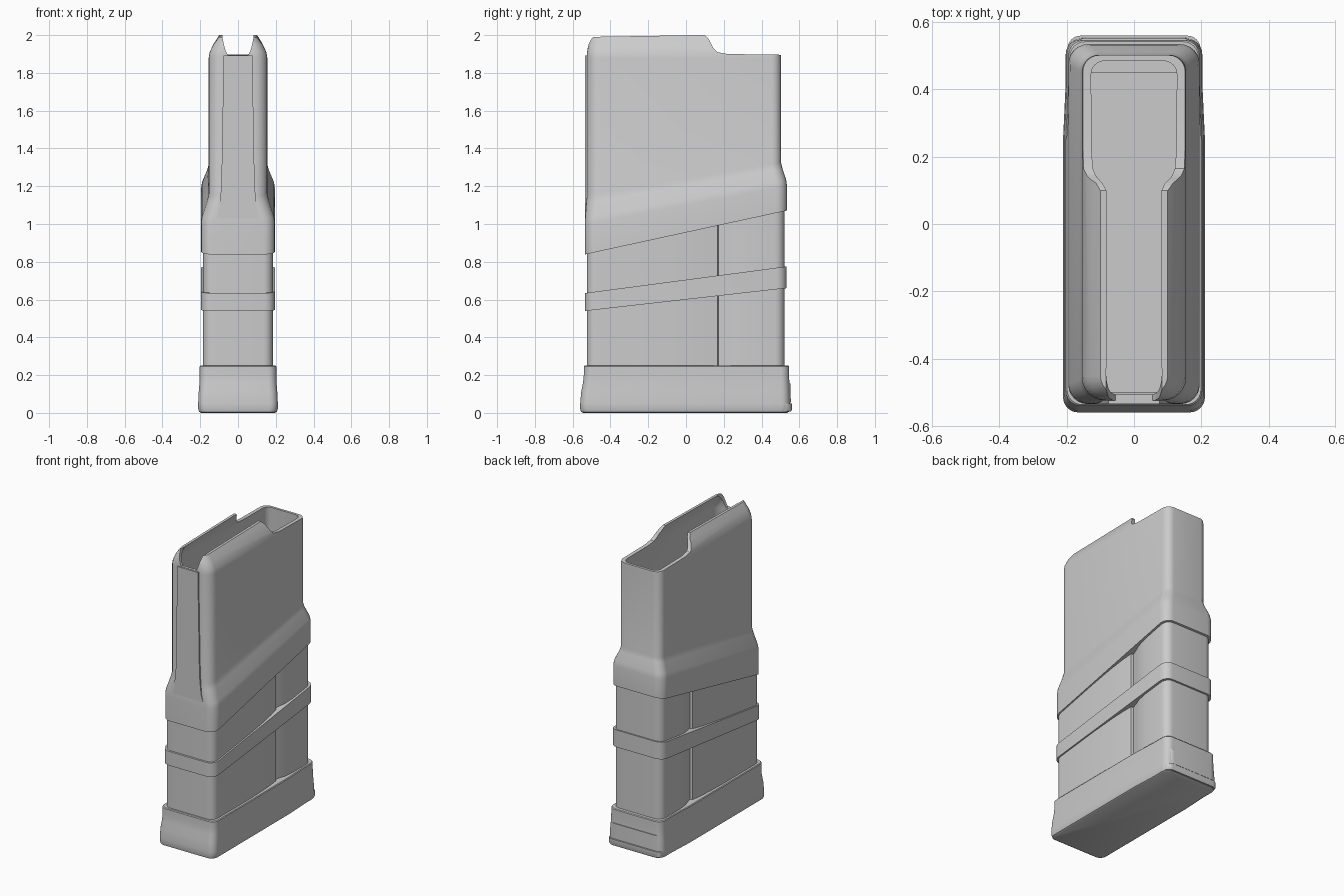
import bpy, bmesh, math

if "Cube" in bpy.data.objects:
    bpy.data.objects.remove(bpy.data.objects["Cube"])


def outline(hx, yf, yb, rf, rb, side=()):
    """Rounded rectangle; side = (y, dx) breaks along each long side."""
    n = 6
    dxr = side[-1][1] if side else 0
    half = []
    for i in range(n + 1):
        a = math.radians(-90 + 90 * i / n)
        half.append((hx - rf + rf * math.cos(a), yf + rf + rf * math.sin(a)))
    half += [(hx + dx, y) for y, dx in side]
    for i in range(n + 1):
        a = math.radians(90 * i / n)
        half.append((hx + dxr - rb + rb * math.cos(a), yb - rb + rb * math.sin(a)))
    return half + [(-x, y) for x, y in reversed(half)]


def loft(name, rings, side=(), loop=False, caps=False):
    """Skin rings (hx, y_front, y_back, r_front, r_back, z_front, z_back)."""
    bm = bmesh.new()
    loops = []
    for hx, yf, yb, rf, rb, zf, zb in rings:
        pts = outline(hx, yf, yb, rf, rb, side)
        loops.append([bm.verts.new((x, y, zf + (zb - zf) * (y + .53) / 1.06))
                      for x, y in pts])
    pairs = list(zip(loops, loops[1:]))
    if loop:
        pairs.append((loops[-1], loops[0]))
    for a, b in pairs:
        for i in range(len(a)):
            j = (i + 1) % len(a)
            bm.faces.new((a[i], a[j], b[j], b[i]))
    if caps:
        bm.faces.new(loops[0])
        bm.faces.new(loops[-1])
    return finish(name, bm)


def prism(name, pts, axis, lo, hi):
    """Extrude a 2D profile along x (points y, z) or y (points x, z)."""
    bm = bmesh.new()
    place = (lambda p, t: (t, *p)) if axis == 'x' else (lambda p, t: (p[0], t, p[1]))
    a = [bm.verts.new(place(p, lo)) for p in pts]
    b = [bm.verts.new(place(p, hi)) for p in pts]
    bm.faces.new(a)
    bm.faces.new(b)
    for i in range(len(a)):
        j = (i + 1) % len(a)
        bm.faces.new((a[i], a[j], b[j], b[i]))
    return finish(name, bm)


def finish(name, bm):
    bmesh.ops.recalc_face_normals(bm, faces=bm.faces)
    me = bpy.data.meshes.new(name)
    bm.to_mesh(me)
    bm.free()
    ob = bpy.data.objects.new(name, me)
    bpy.context.collection.objects.link(ob)
    return ob


def activate(ob):
    bpy.ops.object.select_all(action='DESELECT')
    ob.select_set(True)
    bpy.context.view_layer.objects.active = ob


def cut(ob, cutter):
    activate(ob)
    m = ob.modifiers.new("cut", 'BOOLEAN')
    m.operation, m.object, m.solver = 'DIFFERENCE', cutter, 'EXACT'
    bpy.ops.object.modifier_apply(modifier=m.name)
    bpy.data.objects.remove(cutter)


def mirrored(right):
    return right + [(-x, z) for x, z in reversed(right)]


# Hollow upper shell: slanted collar, tapered shoulder, curved-in lips, inner wall
shell = loft("upper_shell", [
    (.14, -.515, .505, .06, .06, .05, .05),
    (.14, -.515, .505, .06, .06, .84, 1.07),
    (.195, -.535, .535, .06, .06, .84, 1.07),
    (.195, -.535, .535, .06, .06, 1.00, 1.20),
    (.190, -.534, .530, .06, .06, 1.03, 1.235),
    (.163, -.528, .510, .065, .055, 1.11, 1.30),
    (.155, -.525, .503, .07, .05, 1.15, 1.33),
    (.155, -.525, .503, .07, .05, 1.88, 1.88),
    (.150, -.524, .501, .07, .05, 1.91, 1.91),
    (.130, -.517, .500, .065, .05, 1.95, 1.955),
    (.100, -.506, .498, .055, .05, 1.99, 2.008),
    (.082, -.490, .480, .05, .04, 1.99, 2.008),
    (.107, -.500, .483, .06, .04, 1.945, 1.95),
    (.130, -.507, .485, .065, .04, 1.89, 1.89),
    (.130, -.507, .485, .065, .04, .05, .05),
], loop=True)

# Lower rear rim and U-shaped opening between the lips
cut(shell, prism("rear_cutter", [(.10, 2.1), (.10, 2.0), (.12, 1.98), (.145, 1.93),
    (.165, 1.91), (.22, 1.9), (.7, 1.893), (.7, 2.1)], 'x', -.4, .4))
cut(shell, prism("front_cutter", mirrored([(.055, 1.895), (.065, 1.915), (.075, 1.95),
    (.085, 2.0), (.085, 2.1)]), 'y', -.7, -.43))

# Raised panel running up the front, flared at its foot
prism("front_panel", mirrored([(.115, 1.03), (.10, 1.08), (.088, 1.2),
      (.076, 1.893)]), 'y', -.535, -.512)

# Lower body with a vertical recess in each side
loft("lower_body", [(.185, -.525, .522, .05, .05, .1, .1),
                    (.185, -.525, .522, .05, .05, .86, 1.09)],
     side=[(-.15, 0), (.0, -.004), (.1, -.011), (.168, -.02), (.172, -.036),
           (.21, -.026), (.25, -.013), (.32, -.005)])

# Slanted band around the lower body
loft("slanted_band", [(.145, -.5, .5, .05, .05, .54, .66),
                      (.195, -.535, .533, .055, .055, .54, .66),
                      (.195, -.535, .533, .055, .055, .635, .775),
                      (.145, -.5, .5, .05, .05, .635, .775)], loop=True)

# Flared base with inner well
base = [(.195, -.545, .535, .04, .04, 0),
        (.206, -.556, .545, .045, .045, .006),
        (.211, -.560, .550, .045, .045, .022),
        (.211, -.560, .550, .045, .045, .05),
        (.208, -.555, .549, .045, .045, .11),
        (.204, -.545, .547, .045, .045, .16),
        (.203, -.541, .546, .045, .045, .20),
        (.203, -.541, .546, .045, .045, .245),
        (.199, -.537, .542, .045, .045, .25),
        (.150, -.518, .508, .06, .06, .25),
        (.150, -.518, .508, .06, .06, .03)]
loft("base", [(*r, r[-1]) for r in base], side=[(.25, 0), (.42, -.008)], caps=True)

# Floor plate edge and catch at the rear of the base
loft("rear_floor_lip", [(.195, .45, .556, .02, .04, .008, .008),
                        (.198, .45, .56, .02, .04, .016, .016),
                        (.198, .45, .56, .02, .04, .05, .05)], caps=True)
loft("rear_catch", [(.18, .49, .555, .02, .035, .055, .055),
                    (.18, .49, .553, .02, .035, .155, .155)], caps=True)

for ob in list(bpy.context.collection.objects):
    activate(ob)
    bpy.ops.object.shade_smooth_by_angle(angle=math.radians(30))
